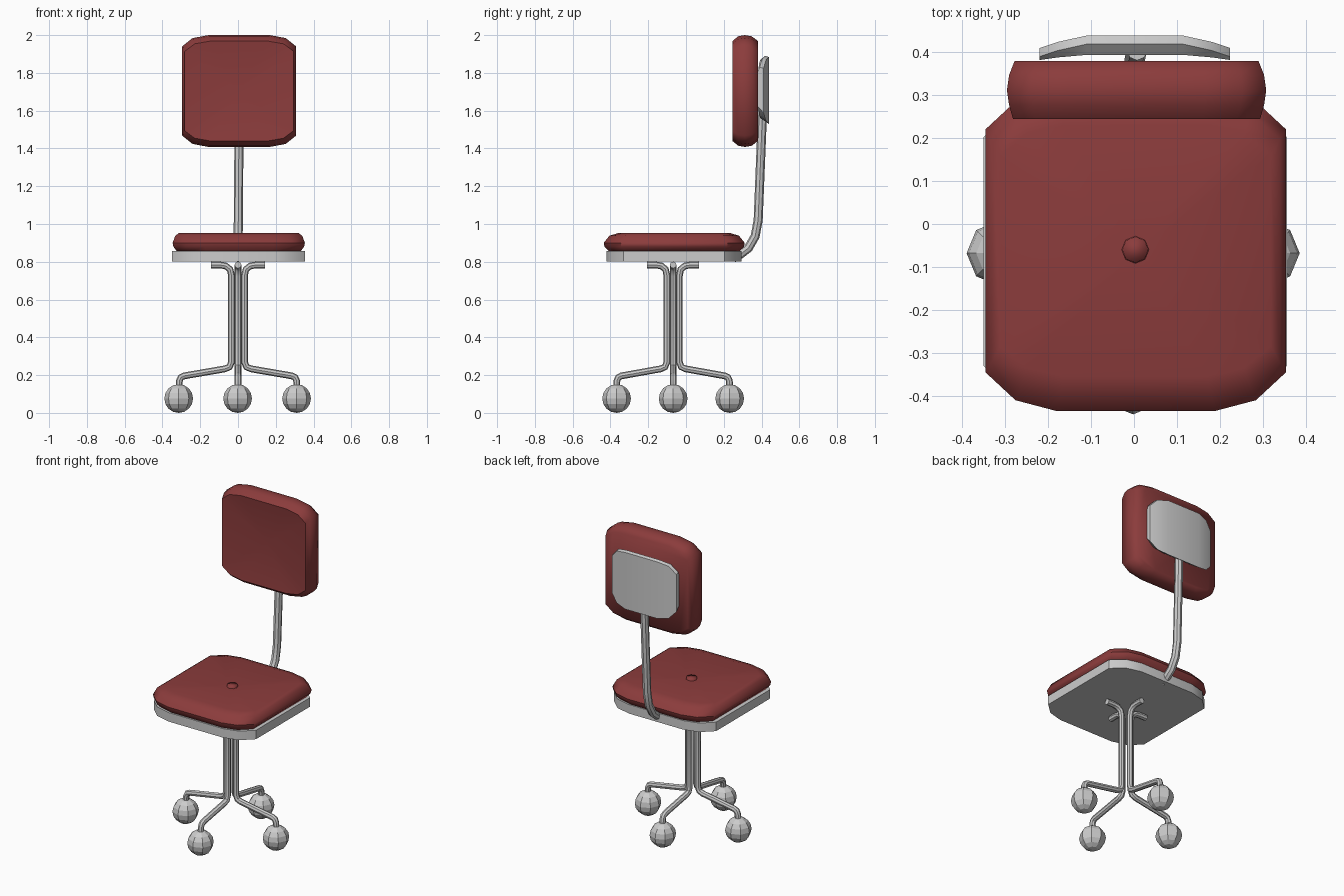
import bpy, bmesh
from math import radians, cos, sin, pi

if "Cube" in bpy.data.objects:
    bpy.data.objects.remove(bpy.data.objects["Cube"])

red = bpy.data.materials.new("red_fabric")
red.diffuse_color = (0.26, 0.045, 0.045, 1)
red.use_nodes = True
red.node_tree.nodes["Principled BSDF"].inputs["Base Color"].default_value = red.diffuse_color


def smooth(ob, angle):
    bpy.ops.object.select_all(action='DESELECT')
    ob.select_set(True)
    bpy.context.view_layer.objects.active = ob
    bpy.ops.object.shade_smooth_by_angle(angle=radians(angle))


def add_mesh(name, bm, loc=(0, 0, 0), rot=(0, 0, 0), mat=None, angle=40):
    bmesh.ops.recalc_face_normals(bm, faces=bm.faces)
    me = bpy.data.meshes.new(name)
    bm.to_mesh(me)
    bm.free()
    ob = bpy.data.objects.new(name, me)
    ob.location, ob.rotation_euler = loc, rot
    bpy.context.collection.objects.link(ob)
    if mat:
        me.materials.append(mat)
    if angle:
        smooth(ob, angle)


def bridge(bm, loops):
    """Join neighbouring vertex loops with quads."""
    n = len(loops[0])
    for lo, hi in zip(loops, loops[1:]):
        for i in range(n):
            j = (i + 1) % n
            bm.faces.new((lo[i], lo[j], hi[j], hi[i]))


def pad(name, hx, hy, corner, rings, dish, **kw):
    """Rounded-rectangle loops stacked as (x inset, y inset, z), with a dished top."""
    quarter = [(hx - a, hy - b) for a, b in corner]
    outline = []
    for sx, sy in ((1, 1), (-1, 1), (-1, -1), (1, -1)):
        pts = quarter if sx * sy > 0 else quarter[::-1]
        outline += [(sx * x, sy * y) for x, y in pts]
    bm = bmesh.new()
    loops = [[bm.verts.new((x * (1 - i / hx), y * (1 - j / hy), z)) for x, y in outline]
             for i, j, z in rings]
    bridge(bm, loops)
    bm.faces.new(loops[0])
    mid = bm.verts.new((0, 0, dish))
    n = len(outline)
    for i in range(n):
        bm.faces.new((loops[-1][i], loops[-1][(i + 1) % n], mid))
    add_mesh(name, bm, **kw)


def tube(name, pts, r, loc=(0, 0, 0), turn=0):
    """Eight-sided tube along a path."""
    cu = bpy.data.curves.new(name, 'CURVE')
    cu.dimensions = '3D'
    cu.bevel_depth, cu.bevel_resolution, cu.use_fill_caps = r, 2, True
    sp = cu.splines.new('POLY')
    sp.points.add(len(pts) - 1)
    for p, co in zip(sp.points, pts):
        p.co = (*co, 1)
    ob = bpy.data.objects.new(name, cu)
    ob.location, ob.rotation_euler = loc, (0, 0, turn)
    bpy.context.collection.objects.link(ob)
    bpy.ops.object.select_all(action='DESELECT')
    ob.select_set(True)
    bpy.context.view_layer.objects.active = ob
    bpy.ops.object.convert(target='MESH')
    smooth(bpy.context.object, 40)


# seat pan and cushion
seat_corner = [(0, 0.09), (0.07, 0.025), (0.165, 0)]
pad("seat_pan", 0.353, 0.357, seat_corner, [(0, 0, 0.802), (0, 0, 0.858)], 0.858,
    loc=(0.003, -0.064, 0))
pad("seat_cushion", 0.35, 0.373, seat_corner,
    [(0.025, 0.03, 0.852), (0.004, 0.004, 0.88), (0, 0, 0.9),
     (0.014, 0.03, 0.938), (0.035, 0.08, 0.953)], 0.932,
    loc=(0.004, -0.0625, 0), mat=red, angle=45)

# seat button
bm = bmesh.new()
bmesh.ops.create_cone(bm, cap_ends=True, segments=8, radius1=0.033, radius2=0.03, depth=0.02)
add_mesh("seat_button", bm, loc=(0.003, -0.06, 0.936), mat=red, angle=95)

# back cushion, turned to face the front
pad("back_cushion", 0.302, 0.296, [(0, 0.06), (0.055, 0.016), (0.14, 0)],
    [(0.018, 0.03, -0.068), (0.005, 0.006, -0.035), (0, 0, 0),
     (0.005, 0.006, 0.035), (0.014, 0.032, 0.067)], 0.032,
    loc=(0.006, 0.312, 1.704), rot=(radians(90), 0, 0), mat=red, angle=55)

# curved back plate, built as columns (x, half height, front y, rear y)
half = [(0.222, 0.12, 0.382, 0.410), (0.18, 0.165, 0.388, 0.424), (0.112, 0.18, 0.394, 0.439)]
cols = [(-x, h, a, b) for x, h, a, b in half] + half[::-1]
bm = bmesh.new()
loops = [[bm.verts.new(c) for c in ((x, a, 0.03 - h), (x, a, h - 0.02), (x, b - 0.02, h),
                                    (x, b, h - 0.006), (x, b, -h))]
         for x, h, a, b in cols]
bridge(bm, loops)
bm.faces.new(loops[0])
bm.faces.new(loops[-1])
add_mesh("back_plate", bm, loc=(0.002, 0, 1.71))

# back support tube
spine = [(0.25, 0.82), (0.285, 0.838), (0.33, 0.872), (0.366, 0.935), (0.382, 1.02),
         (0.403, 1.54), (0.405, 1.72)]
tube("back_support", [(0.008 * (z - 0.82), y, z) for y, z in spine], 0.024)

# four bent leg tubes with ball casters; the front-back pair is slightly shorter
leg = [(0.312, 0.13), (0.31, 0.17), (0.302, 0.188), (0.285, 0.196), (0.07, 0.233), (0.045, 0.243),
       (0.034, 0.27), (0.034, 0.725), (0.042, 0.76), (0.065, 0.778), (0.095, 0.783), (0.143, 0.783)]
for k in range(4):
    t = k * pi / 2
    s = 0.96 if k % 2 else 1
    tube(f"leg_{k + 1}", [(x * s, 0, z) for x, z in leg], 0.018, loc=(0, -0.068, 0), turn=t)
    bm = bmesh.new()
    bmesh.ops.create_uvsphere(bm, u_segments=8, v_segments=8, radius=0.076)
    add_mesh(f"caster_{k + 1}", bm, angle=0,
             loc=(-0.002 + 0.312 * s * cos(t), -0.068 + 0.312 * s * sin(t), 0.076))
